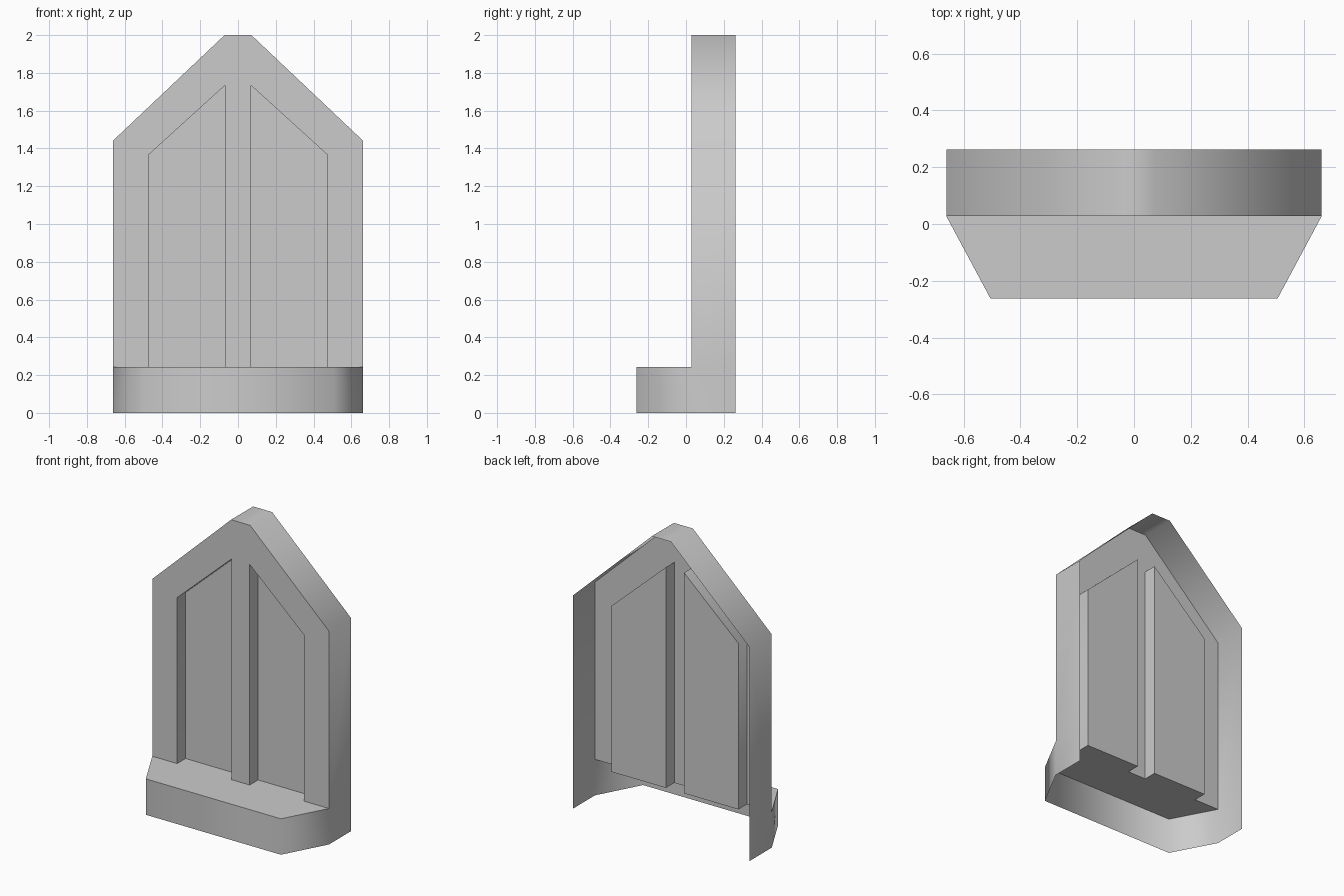
import bpy, bmesh, math

if "Cube" in bpy.data.objects:
    bpy.data.objects.remove(bpy.data.objects["Cube"])

W, SILL_Z, TOP = 0.661, 0.243, 2.0            # half width, sill height, peak
BACK, FACE, PANE, SILL_Y = 0.263, 0.028, 0.118, -0.263
SPLAY = 0.505                                 # half width of sill front


def strip(path, a, b):
    """Quads swept between two point builders along a 2D path."""
    return [[a(*p), a(*q), b(*q), b(*p)] for p, q in zip(path, path[1:])]


def at_y(y):
    return lambda x, z: (x, y, z)


def at_z(z):
    return lambda x, y: (x, y, z)


def shell(name, faces):
    """Weld the right half, face it outward, mirror it across x."""
    bm = bmesh.new()
    for f in faces:
        bm.faces.new([bm.verts.new(p) for p in f])
    bmesh.ops.remove_doubles(bm, verts=bm.verts, dist=1e-4)
    bmesh.ops.recalc_face_normals(bm, faces=bm.faces)
    bm.faces.ensure_lookup_table()
    bm.normal_update()
    if bm.faces[0].normal.y > 0:
        bmesh.ops.reverse_faces(bm, faces=bm.faces)
    mesh = bpy.data.meshes.new(name)
    bm.to_mesh(mesh)
    bm.free()
    ob = bpy.data.objects.new(name, mesh)
    bpy.context.collection.objects.link(ob)
    bpy.ops.object.select_all(action='DESELECT')
    ob.select_set(True)
    bpy.context.view_layer.objects.active = ob
    mod = ob.modifiers.new("mirror", 'MIRROR')
    mod.use_clip = True
    bpy.ops.object.modifier_apply(modifier=mod.name)
    bpy.ops.object.shade_smooth_by_angle(angle=math.radians(65))
    return ob


# Pane opening and outer roof line, right half
opening = [(0.068, SILL_Z), (0.068, 1.735), (0.475, 1.365), (0.475, SILL_Z)]
outline = [(W, SILL_Z), (W, 1.442), (0.071, TOP), (0, TOP)]

# Frame: pierced front face, outer wall, and splayed hollow sill
front = [[at_y(FACE)(*p) for p in [(0, SILL_Z)] + opening + outline]]
outer_wall = strip([(W, 0)] + outline, at_y(FACE), at_y(BACK))
sill_path = [(W, FACE), (SPLAY, SILL_Y), (0, SILL_Y)]
sill_wall = strip(sill_path, at_z(0), at_z(SILL_Z))
sill_inner = [(0, FACE), (0.068, FACE), (0.475, FACE)]
sill_top = [[at_z(SILL_Z)(*p) for p in sill_path + sill_inner]]
shell("window_frame", front + outer_wall + sill_wall + sill_top)

# Recessed panes with jambs and floor, open at the back
pane = [[at_y(PANE)(*p) for p in opening]]
jambs = strip(opening + opening[:1], at_y(FACE), at_y(PANE))
shell("window_panes", pane + jambs)
